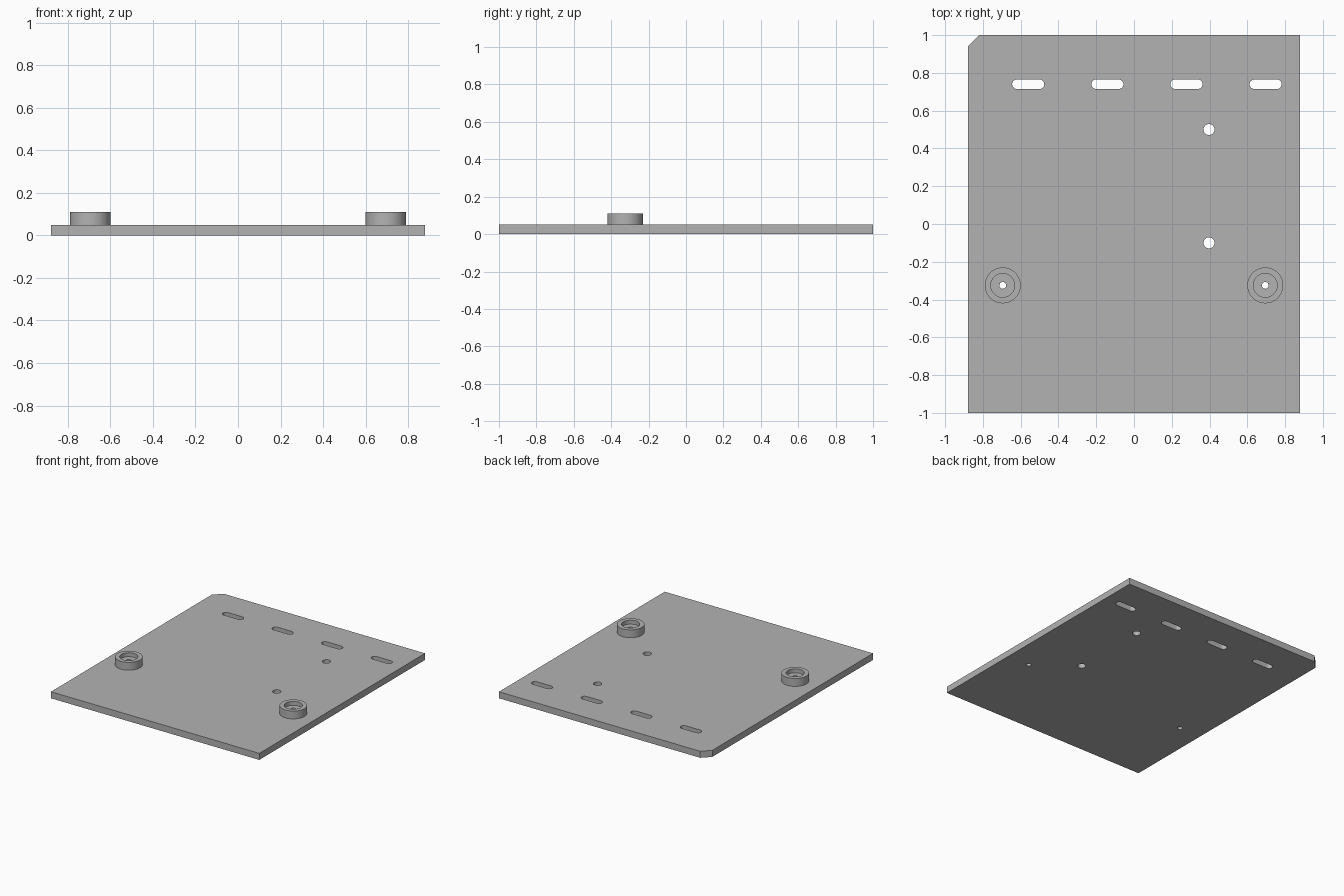
import bpy, bmesh, math

cube = bpy.data.objects.get("Cube")
if cube:
    bpy.data.objects.remove(cube, do_unlink=True)

THICK = 0.05
HALF_X, HALF_Y, CHAMFER = 0.88, 1.0, 0.06
BOSS_X, BOSS_Y, BOSS_TOP, BORE_FLOOR = 0.695, -0.325, 0.11, 0.08
SCREW_R, BORE_R, BOSS_R = 0.018, 0.063, 0.095

grey = bpy.data.materials.new("plain grey")
grey.use_nodes = True
colour = (0.45, 0.45, 0.45, 1)
grey.diffuse_color = colour
grey.node_tree.nodes["Principled BSDF"].inputs["Base Color"].default_value = colour


def rounded_hole(x, y, radius, half_straight=0.0, steps=16):
    """Outline of a round hole, or of a slot along x."""
    points = []
    for side in (1, -1):
        for i in range(steps + (1 if half_straight else 0)):
            a = math.pi * (i / steps - 0.5) + (0 if side > 0 else math.pi)
            points.append((x + side * half_straight + radius * math.cos(a),
                           y + radius * math.sin(a)))
    return points


def finish(obj):
    """Merge seams, set the colour and smooth only the round walls."""
    bm = bmesh.new()
    bm.from_mesh(obj.data)
    bmesh.ops.remove_doubles(bm, verts=bm.verts, dist=0.0001)
    bmesh.ops.recalc_face_normals(bm, faces=bm.faces)
    bm.to_mesh(obj.data)
    bm.free()
    obj.data.materials.clear()
    obj.data.materials.append(grey)
    bpy.ops.object.select_all(action='DESELECT')
    obj.select_set(True)
    bpy.context.view_layer.objects.active = obj
    bpy.ops.object.shade_smooth_by_angle(angle=math.radians(30))


# Plate: one chamfered outline with slots and holes, extruded
outlines = [[(-HALF_X, -HALF_Y), (HALF_X, -HALF_Y), (HALF_X, HALF_Y),
             (-HALF_X + CHAMFER, HALF_Y), (-HALF_X, HALF_Y - CHAMFER)]]
outlines += [rounded_hole(-0.56 + 0.419 * i, 0.74, 0.025, 0.06) for i in range(4)]
outlines += [rounded_hole(0.397, y, 0.029) for y in (0.5, -0.1)]
outlines += [rounded_hole(s * BOSS_X, BOSS_Y, SCREW_R) for s in (-1, 1)]

curve = bpy.data.curves.new("plate_outline", 'CURVE')
curve.dimensions = '2D'
curve.fill_mode = 'BOTH'
curve.extrude = THICK / 2
for outline in outlines:
    spline = curve.splines.new('POLY')
    spline.points.add(len(outline) - 1)
    for point, (x, y) in zip(spline.points, outline):
        point.co = (x, y, 0, 1)
    spline.use_cyclic_u = True
plate = bpy.data.objects.new("plate", curve)
plate.location.z = THICK / 2
bpy.context.collection.objects.link(plate)
bpy.ops.object.select_all(action='DESELECT')
plate.select_set(True)
bpy.context.view_layer.objects.active = plate
bpy.ops.object.convert(target='MESH')
finish(bpy.context.view_layer.objects.active)


# Bosses: a counterbored ring, turned from its cross-section
def boss(name, x):
    profile = [(SCREW_R, THICK), (BOSS_R, THICK), (BOSS_R, BOSS_TOP),
               (BORE_R, BOSS_TOP), (BORE_R, BORE_FLOOR), (SCREW_R, BORE_FLOOR)]
    bm = bmesh.new()
    verts = [bm.verts.new((r, 0, z)) for r, z in profile]
    edges = [bm.edges.new((verts[i - 1], verts[i])) for i in range(len(verts))]
    bmesh.ops.spin(bm, geom=verts + edges, cent=(0, 0, 0), axis=(0, 0, 1),
                   angle=math.tau, steps=48, use_merge=True)
    mesh = bpy.data.meshes.new(name)
    bm.to_mesh(mesh)
    bm.free()
    obj = bpy.data.objects.new(name, mesh)
    obj.location = (x, BOSS_Y, 0)
    bpy.context.collection.objects.link(obj)
    finish(obj)


boss("left_boss", BOSS_X)
boss("right_boss", -BOSS_X)
